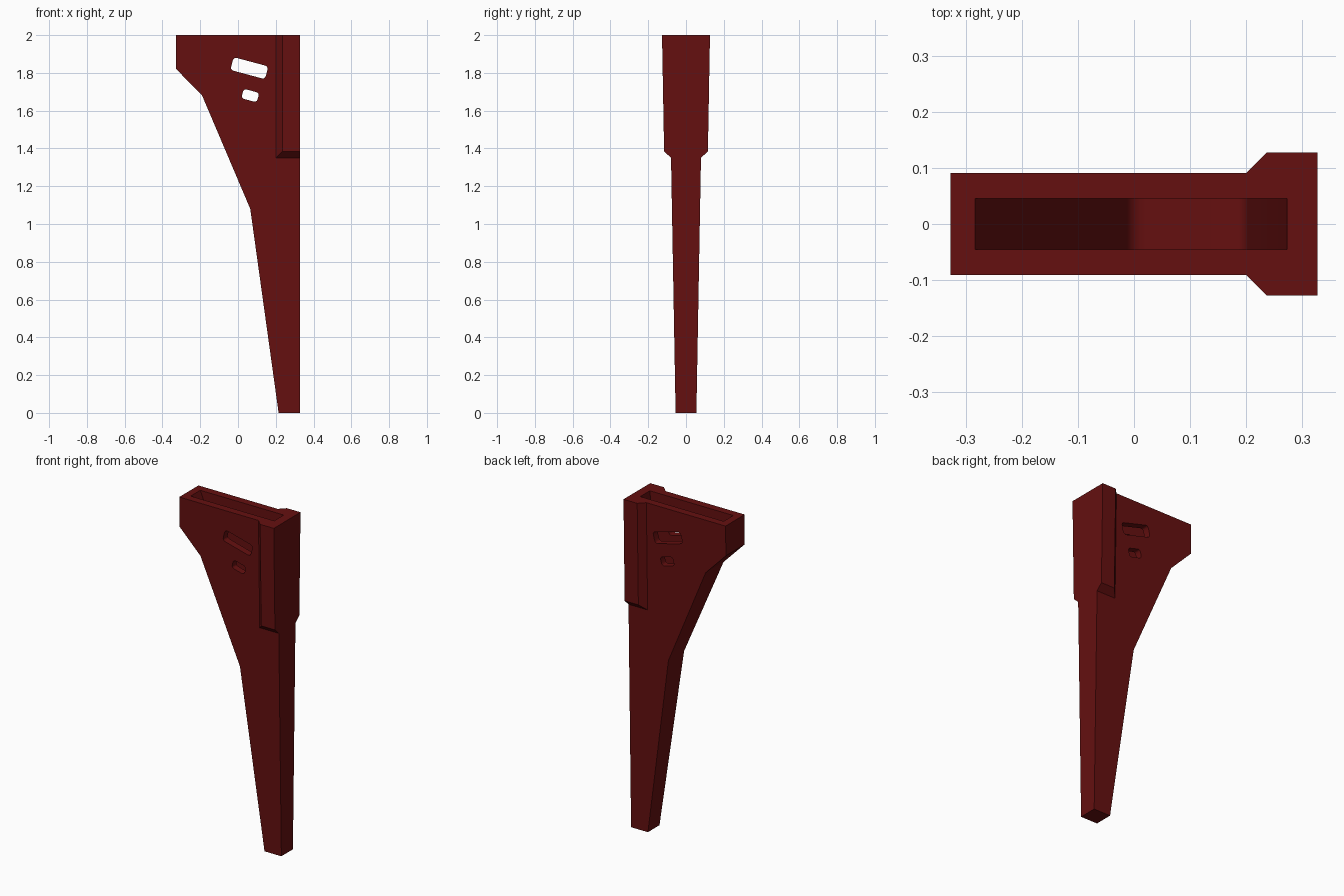
import bpy, bmesh, math
from mathutils import Vector

if "Cube" in bpy.data.objects:
    bpy.data.objects.remove(bpy.data.objects["Cube"])


def half(z):
    """Half thickness of the tapering body at height z."""
    return 0.055 + 0.018 * z


def loft(name, rings):
    """Closed solid through rings with equal vertex counts."""
    bm = bmesh.new()
    vs = [[bm.verts.new(p) for p in ring] for ring in rings]
    n = len(vs[0])
    bm.faces.new(vs[0])
    bm.faces.new(vs[-1][::-1])
    for a, b in zip(vs, vs[1:]):
        for i in range(n):
            j = (i + 1) % n
            bm.faces.new((a[i], a[j], b[j], b[i]))
    bmesh.ops.recalc_face_normals(bm, faces=bm.faces)
    me = bpy.data.meshes.new(name)
    bm.to_mesh(me)
    bm.free()
    ob = bpy.data.objects.new(name, me)
    bpy.context.collection.objects.link(ob)
    return ob


def extrude(name, profile, y_of_z):
    """Extrude an xz profile to both sides in y."""
    return loft(name, [[(x, s * y_of_z(z), z) for x, z in profile] for s in (-1, 1)])


def rounded(points, radii, steps=5):
    """Replace corners of a polygon with arcs (quadratic curves)."""
    out = []
    for i, (p, r) in enumerate(zip(points, radii)):
        p = Vector(p)
        if r == 0:
            out.append(tuple(p))
            continue
        a = p + (Vector(points[i - 1]) - p).normalized() * r
        b = p + (Vector(points[(i + 1) % len(points)]) - p).normalized() * r
        for k in range(steps + 1):
            t = k / steps
            out.append(tuple(a * (1 - t) ** 2 + p * 2 * t * (1 - t) + b * t * t))
    return out


def boolean(target, tool, op):
    tool.hide_render = True
    mod = target.modifiers.new(op, 'BOOLEAN')
    mod.operation, mod.object, mod.solver = op, tool, 'EXACT'
    bpy.context.view_layer.objects.active = target
    bpy.ops.object.modifier_apply(modifier=mod.name)
    bpy.data.objects.remove(tool)


# Main tapering body
sheath = extrude("sheath_body", [(-0.327, 2), (-0.327, 1.82), (-0.19, 1.68), (0.065, 1.08),
                                 (0.215, 0), (0.327, 0), (0.327, 2)], half)

# Raised spine block with chamfered edges, on both sides
base = [(0.2, 2), (0.2, 1.35), (0.327, 1.35), (0.327, 2)]
crest = [(0.236, 2), (0.236, 1.385), (0.327, 1.385), (0.327, 2)]
rings = []
for side, prof, extra in ((-1, crest, 0.036), (-1, base, 0), (1, base, 0), (1, crest, 0.036)):
    rings.append([(x, side * (half(z) + extra), z) for x, z in prof])
boolean(sheath, loft("spine_block", rings), 'UNION')

# Open pocket at the top, walls sloping to a flat floor
dx = 0.1 / 2.35
pocket = rounded([(-0.283 - dx, 2.1), (-0.005, 1.346), (0.2, 1.346), (0.284, 2.1)],
                 [0, 0.025, 0.025, 0])
boolean(sheath, extrude("pocket_cutter", pocket, lambda z: 0.0455), 'DIFFERENCE')

# Two tilted slots through both walls
for cx, cz, w, h, r in ((0.06, 1.825, 0.19, 0.07, 0.02), (0.065, 1.68, 0.085, 0.052, 0.018)):
    c, s = math.cos(math.radians(-15)), math.sin(math.radians(-15))
    pts = [(cx + c * u * w / 2 - s * v * h / 2, cz + s * u * w / 2 + c * v * h / 2)
           for u, v in ((-1, -1), (1, -1), (1, 1), (-1, 1))]
    boolean(sheath, extrude("slot_cutter", rounded(pts, [r] * 4), lambda z: 0.3), 'DIFFERENCE')

# Dark red material and shading
mat = bpy.data.materials.new("dark_red")
mat.diffuse_color = (0.13, 0.005, 0.005, 1)
mat.use_nodes = True
mat.node_tree.nodes["Principled BSDF"].inputs["Base Color"].default_value = mat.diffuse_color
sheath.data.materials.clear()
sheath.data.materials.append(mat)
bpy.ops.object.select_all(action='DESELECT')
sheath.select_set(True)
bpy.context.view_layer.objects.active = sheath
bpy.ops.object.shade_smooth_by_angle(angle=math.radians(20))
